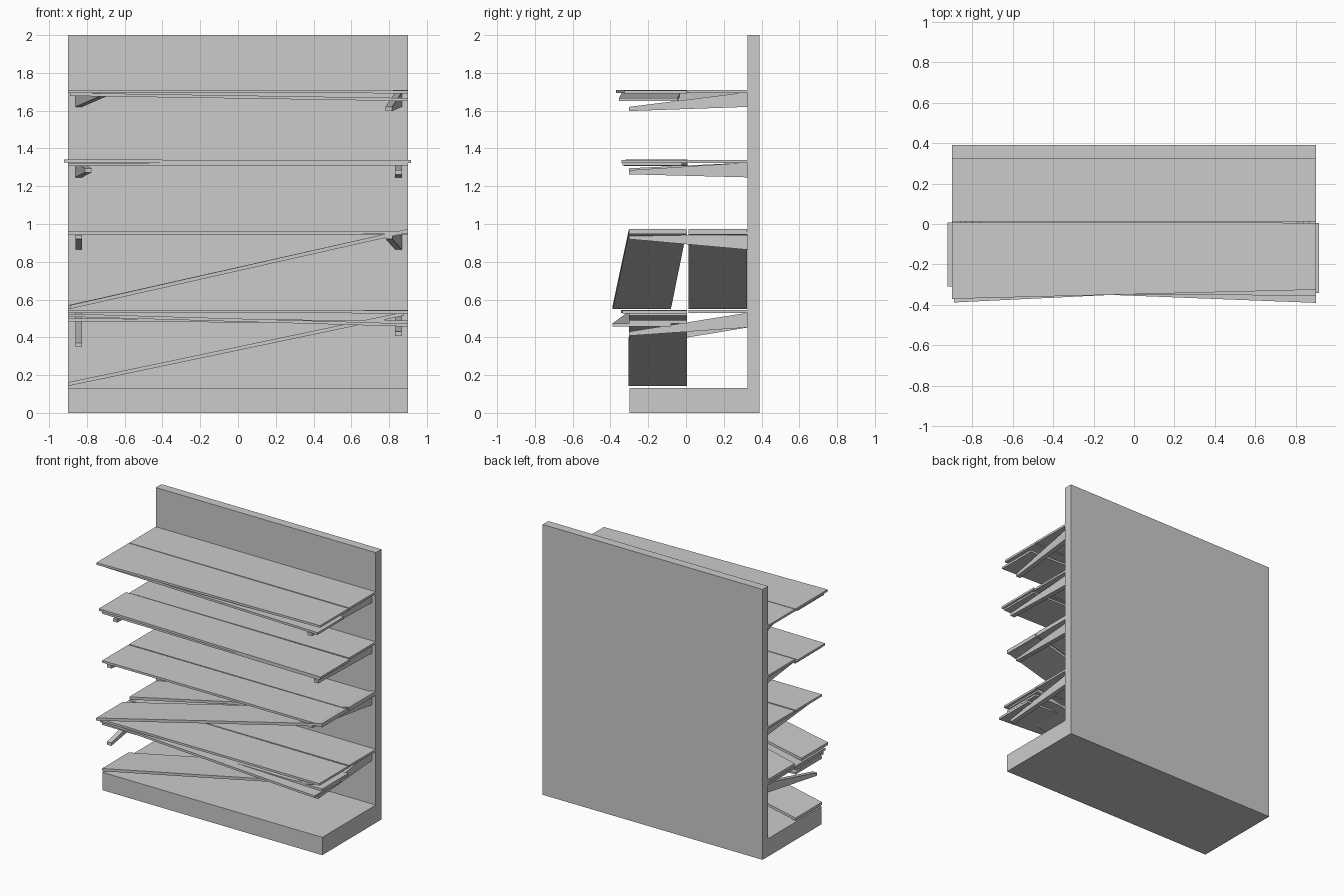
import bpy

if "Cube" in bpy.data.objects:
    bpy.data.objects.remove(bpy.data.objects["Cube"])

def hexa(name, near, far):
    """Solid between two four-point end loops."""
    faces = [(3, 2, 1, 0), (4, 5, 6, 7)]
    faces += [(i, (i + 1) % 4, (i + 1) % 4 + 4, i + 4) for i in range(4)]
    me = bpy.data.meshes.new(name)
    me.from_pydata(near + far, [], faces)
    ob = bpy.data.objects.new(name, me)
    bpy.context.collection.objects.link(ob)
    bpy.context.view_layer.objects.active = ob
    bpy.ops.object.mode_set(mode='EDIT')
    bpy.ops.mesh.select_all(action='SELECT')
    bpy.ops.mesh.normals_make_consistent(inside=False)
    bpy.ops.object.mode_set(mode='OBJECT')
    return ob

def box(name, x, y, z):
    loop = lambda px: [(px, y[0], z[0]), (px, y[1], z[0]), (px, y[1], z[1]), (px, y[0], z[1])]
    return hexa(name, loop(x[0]), loop(x[1]))

def plank(name, left, right, t=0.016):
    """Board given by (x, front y, back y, top z) at each end."""
    loop = lambda e: [(e[0], e[1], e[3] - t), (e[0], e[2], e[3] - t),
                      (e[0], e[2], e[3]), (e[0], e[1], e[3])]
    return hexa(name, loop(left), loop(right))

def bracket(name, x, top, tip_x=0.0, tip_drop=0.0):
    """Tapered arm from the back panel, its tip bent sideways or down."""
    w = 0.018
    loop = lambda cx, y, lo, hi: [(cx - w, y, lo), (cx + w, y, lo), (cx + w, y, hi), (cx - w, y, hi)]
    hi = top - tip_drop
    return hexa(name, loop(x, 0.325, top - 0.078, top),
                loop(x + tip_x, -0.302, hi - 0.022, hi))

# Base and back panel
box("base", (-0.9, 0.9), (-0.30, 0.39), (0, 0.132))
box("back_panel", (-0.9, 0.9), (0.325, 0.39), (0.132, 2.0))

# Back boards of each shelf
for i, z in enumerate((1.71, 1.34, 0.96, 0.545)):
    plank(f"back_board_{i}", (-0.9, 0.013, 0.325, z), (0.9, 0.013, 0.325, z))

# Top shelf: shifted front board and sagging lower board
plank("top_front_board", (-0.9, -0.37, 0.008, 1.71), (0.9, -0.325, 0.006, 1.708))
plank("top_sagging_board", (-0.89, -0.34, -0.03, 1.694), (0.9, -0.355, -0.045, 1.667))

# Second shelf: displaced front board over a lower one
plank("second_front_board", (-0.922, -0.31, 0.008, 1.341), (0.915, -0.342, 0.004, 1.338))
plank("second_lower_board", (-0.9, -0.302, 0.008, 1.322), (0.9, -0.335, -0.02, 1.325))

# Third shelf: flat front board and two boards fallen at the left end
plank("third_front_board", (-0.9, -0.302, 0.004, 0.96), (0.9, -0.302, 0.004, 0.962))
plank("third_fallen_front", (-0.89, -0.388, -0.08, 0.570), (0.9, -0.302, 0.002, 0.974), 0.02)
plank("third_fallen_back", (-0.9, 0.014, 0.324, 0.570), (0.9, 0.014, 0.324, 0.974), 0.02)

# Fourth shelf: front board, drooping boards and one resting on the base
plank("fourth_front_board", (-0.9, -0.345, 0.006, 0.546), (0.9, -0.335, 0.004, 0.543))
plank("fourth_drooping_board", (-0.9, -0.32, -0.01, 0.525), (0.9, -0.39, -0.08, 0.473))
plank("fourth_lower_board", (-0.9, -0.302, 0.006, 0.50), (0.9, -0.302, 0.006, 0.49))
plank("fourth_fallen_board", (-0.9, -0.305, 0.005, 0.162), (0.88, -0.302, 0.006, 0.535), 0.02)

# Brackets: x, top, sideways bend, tip drop
for i, b in enumerate([
    (-0.843, 1.698, 0.13, 0.0), (0.85, 1.698, -0.052, 0.078),
    (-0.843, 1.325, 0.05, 0.03), (0.85, 1.325, 0.0, 0.04),
    (-0.843, 0.942, 0.0, 0.0), (0.85, 0.942, -0.05, 0.0),
    (-0.843, 0.53, 0.0, 0.16), (0.85, 0.53, 0.0, 0.10),
]):
    bracket(f"bracket_{i}", *b)
